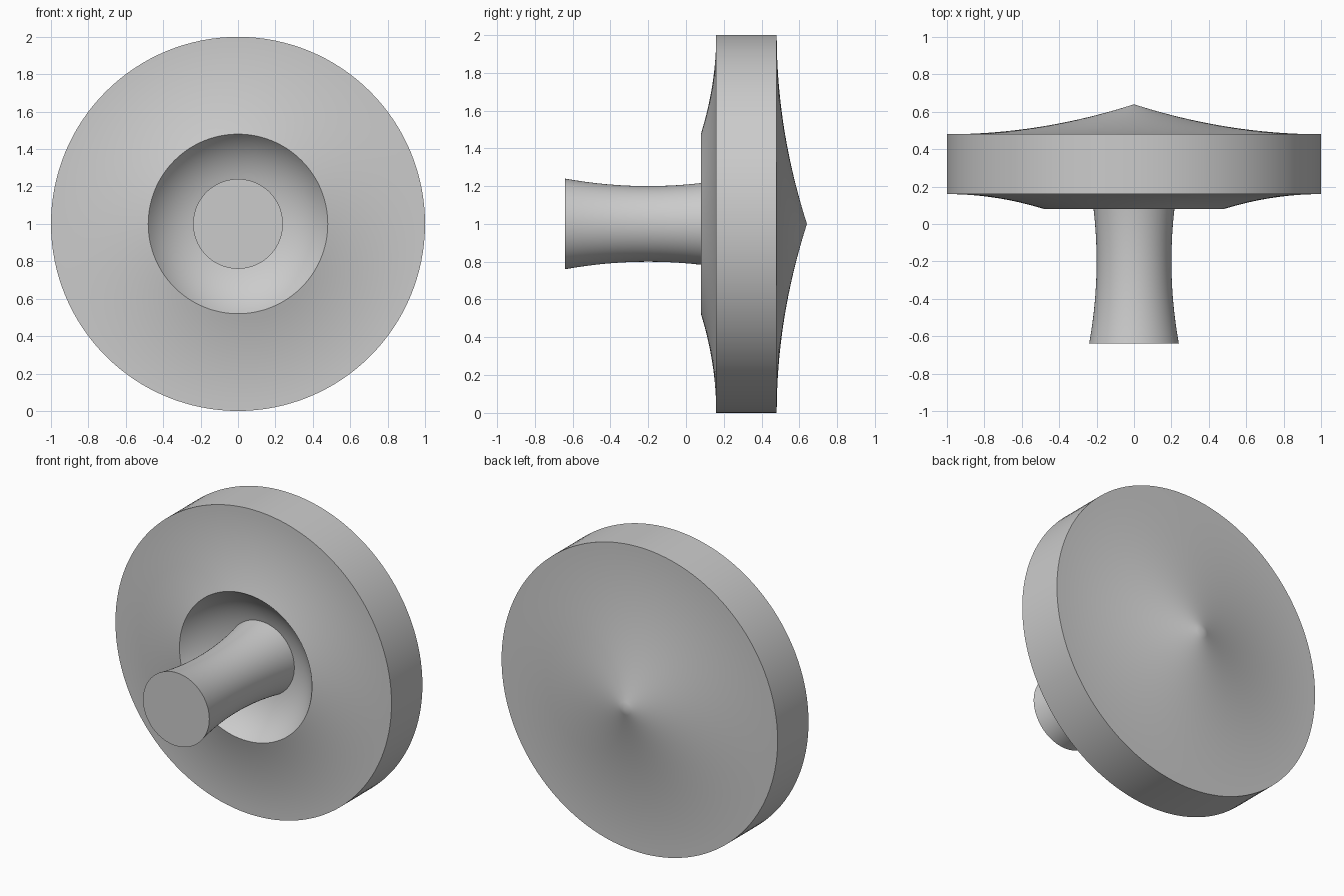
import bpy
import bmesh
import math
from mathutils import Vector

cube = bpy.data.objects.get("Cube")
if cube:
    bpy.data.objects.remove(cube, do_unlink=True)

grey = bpy.data.materials.new("plain grey")
grey.use_nodes = True
colour = (0.6, 0.6, 0.6, 1)
grey.diffuse_color = colour
grey.node_tree.nodes["Principled BSDF"].inputs["Base Color"].default_value = colour

SEGMENTS = 128


def curve(start, control, end, steps=16):
    """Points of a quadratic curve, as (radius, y)."""
    a, b, c = Vector(start), Vector(control), Vector(end)
    points = []
    for i in range(steps + 1):
        t = i / steps
        points.append((1 - t) ** 2 * a + 2 * t * (1 - t) * b + t * t * c)
    return points


def lathe(name, profile):
    """Turn a (radius, y) profile around the horizontal axis at z = 1."""
    bm = bmesh.new()
    verts = [bm.verts.new((r, y, 1)) for r, y in profile]
    edges = [bm.edges.new(pair) for pair in zip(verts, verts[1:])]
    bmesh.ops.spin(bm, geom=verts + edges, cent=(0, 0, 1), axis=(0, 1, 0),
                   angle=math.tau, steps=SEGMENTS)
    bmesh.ops.remove_doubles(bm, verts=bm.verts, dist=0.0001)
    bmesh.ops.recalc_face_normals(bm, faces=bm.faces)
    mesh = bpy.data.meshes.new(name)
    bm.to_mesh(mesh)
    bm.free()
    mesh.materials.append(grey)
    obj = bpy.data.objects.new(name, mesh)
    bpy.context.collection.objects.link(obj)
    bpy.ops.object.select_all(action="DESELECT")
    obj.select_set(True)
    bpy.context.view_layer.objects.active = obj
    bpy.ops.object.shade_smooth_by_angle(angle=math.radians(25))
    return obj


# Waisted stem with a flat front end, rooted in the bowl
lathe("stem", [(0, -0.64)] + curve((0.24, -0.64), (0.16, -0.2), (0.24, 0.24)))

# Disc: hollow bowl, dished front, straight rim and pointed back
bowl = curve((0.24, 0.24), (0.39, 0.2), (0.48, 0.08))
front = curve((0.48, 0.08), (0.74, 0.16), (1, 0.16))
back = curve((1, 0.48), (0.5, 0.48), (0, 0.64), 24)
lathe("disc", bowl + front[1:] + back)
